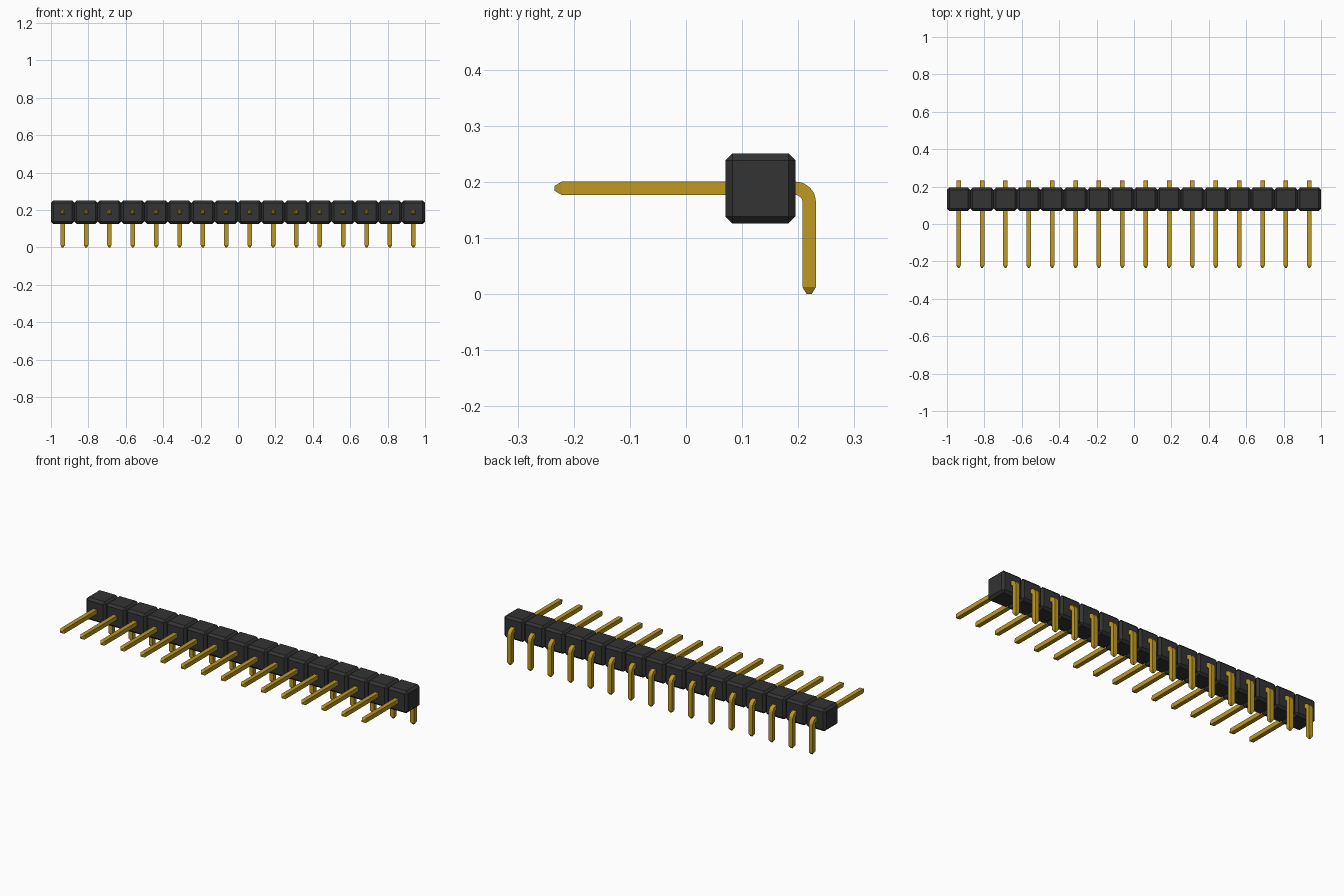
import bpy, bmesh, math
from mathutils import Vector

cube = bpy.data.objects.get("Cube")
if cube:
    bpy.data.objects.remove(cube, do_unlink=True)

COUNT, PITCH = 16, 0.125
CENTRE_Y, CENTRE_Z = 0.1325, 0.1885
PIN = 0.024                       # square wire thickness


def material(name, rgb):
    m = bpy.data.materials.new(name)
    m.use_nodes = True
    m.diffuse_color = (*rgb, 1)
    m.node_tree.nodes["Principled BSDF"].inputs["Base Color"].default_value = (*rgb, 1)
    return m


black = material("black plastic", (0.033, 0.033, 0.033))
gold = material("gold metal", (0.52, 0.32, 0.016))


def to_mesh(bm, name, mat):
    bmesh.ops.recalc_face_normals(bm, faces=bm.faces)
    me = bpy.data.meshes.new(name)
    bm.to_mesh(me)
    bm.free()
    me.materials.append(mat)
    return me


# Housing block: a cube with every edge chamfered
bm = bmesh.new()
bmesh.ops.create_cube(bm, size=PITCH)
bmesh.ops.bevel(bm, geom=bm.edges[:], offset=0.0125, segments=1,
                affect='EDGES', profile=0.5)
block_mesh = to_mesh(bm, "housing_block", black)

# Bent pin: square rings swept along a path in the yz plane
# Each ring is (y, z, direction angle, width)
TIP, TAPER, BEND_R = 0.009, 0.0125, 0.0245
bend_y, bend_z = 0.195, CENTRE_Z - BEND_R
rings = [(-0.234, CENTRE_Z, 0, TIP), (-0.234 + TAPER, CENTRE_Z, 0, PIN)]
for i in range(9):
    a = math.pi / 2 * i / 8
    rings.append((bend_y + BEND_R * math.sin(a), bend_z + BEND_R * math.cos(a), a, PIN))
leg_y = bend_y + BEND_R
rings += [(leg_y, TAPER, math.pi / 2, PIN), (leg_y, 0, math.pi / 2, TIP)]

bm = bmesh.new()
loops = []
for y, z, a, w in rings:
    across = Vector((0, math.sin(a), math.cos(a)))
    loops.append([bm.verts.new(Vector((sx * w / 2, y, z)) + across * sn * w / 2)
                  for sx, sn in ((-1, -1), (1, -1), (1, 1), (-1, 1))])
for p, q in zip(loops, loops[1:]):
    for i in range(4):
        j = (i + 1) % 4
        bm.faces.new((p[i], p[j], q[j], q[i]))
bm.faces.new(loops[0])
bm.faces.new(loops[-1])
pin_mesh = to_mesh(bm, "pin", gold)

# Repeat block and pin along the row
pins = []
for i in range(COUNT):
    x = (i - (COUNT - 1) / 2) * PITCH
    block = bpy.data.objects.new(f"housing_block_{i + 1}", block_mesh)
    block.location = (x, CENTRE_Y, CENTRE_Z)
    pin = bpy.data.objects.new(f"pin_{i + 1}", pin_mesh)
    pin.location = (x, 0, 0)
    for ob in (block, pin):
        bpy.context.scene.collection.objects.link(ob)
    pins.append(pin)

# Smooth only the round bend
bpy.ops.object.select_all(action='DESELECT')
pins[0].select_set(True)
bpy.context.view_layer.objects.active = pins[0]
bpy.ops.object.shade_smooth_by_angle(angle=math.radians(25))
